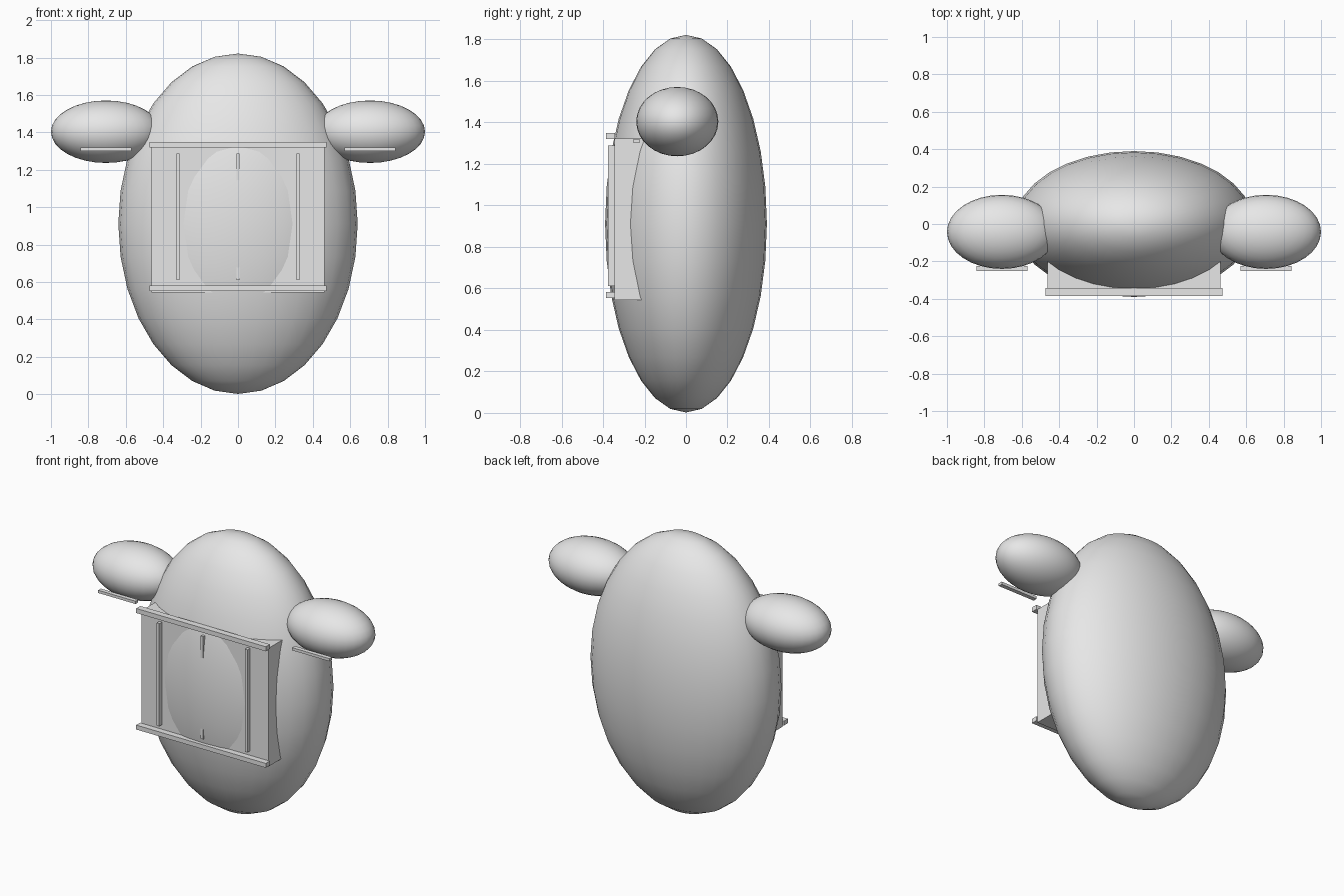
import bpy

cube = bpy.data.objects.get("Cube")
if cube:
    bpy.data.objects.remove(cube, do_unlink=True)

# Single plain grey
grey = bpy.data.materials.new("plain_grey")
grey.use_nodes = True
colour = (0.8, 0.8, 0.8, 1)
grey.diffuse_color = colour
grey.node_tree.nodes["Principled BSDF"].inputs["Base Color"].default_value = colour


def finish(name, scale):
    obj = bpy.context.object
    obj.name = name
    obj.scale = scale
    bpy.ops.object.transform_apply(location=False, rotation=False, scale=True)
    obj.data.materials.append(grey)
    return obj


def ellipsoid(name, centre, radii):
    bpy.ops.mesh.primitive_uv_sphere_add(segments=32, ring_count=16, radius=1, location=centre)
    finish(name, radii)
    bpy.ops.object.shade_smooth()


def box(name, x, y, z):
    """Box given by its (low, high) range on each axis."""
    centre = [(a + b) / 2 for a, b in (x, y, z)]
    bpy.ops.mesh.primitive_cube_add(size=1, location=centre)
    finish(name, [b - a for a, b in (x, y, z)])


# Egg-shaped body and front panel, which the belly bulges through
ellipsoid("body", (0, 0, 0.912), (0.64, 0.39, 0.91))
box("front_panel", (-0.463, 0.463), (-0.345, -0.2), (0.543, 1.322))

# Horizontal rails across the panel
box("top_rail", (-0.472, 0.472), (-0.385, -0.343), (1.32, 1.35))
box("bottom_rail", (-0.472, 0.472), (-0.385, -0.343), (0.553, 0.582))

# Upright bars, the middle one mostly sunk into the belly
for name, x in (("right_bar", -0.321), ("middle_bar", 0), ("left_bar", 0.321)):
    box(name, (x - 0.009, x + 0.009), (-0.375, -0.343), (0.612, 1.288))

# Side lobes with a thin strip in front of each
for side, s in (("right", -1), ("left", 1)):
    ellipsoid(side + "_lobe", (s * 0.706, -0.042, 1.404), (0.294, 0.198, 0.167))
    box(side + "_strip", sorted((s * 0.57, s * 0.842)), (-0.252, -0.224), (1.302, 1.32))
